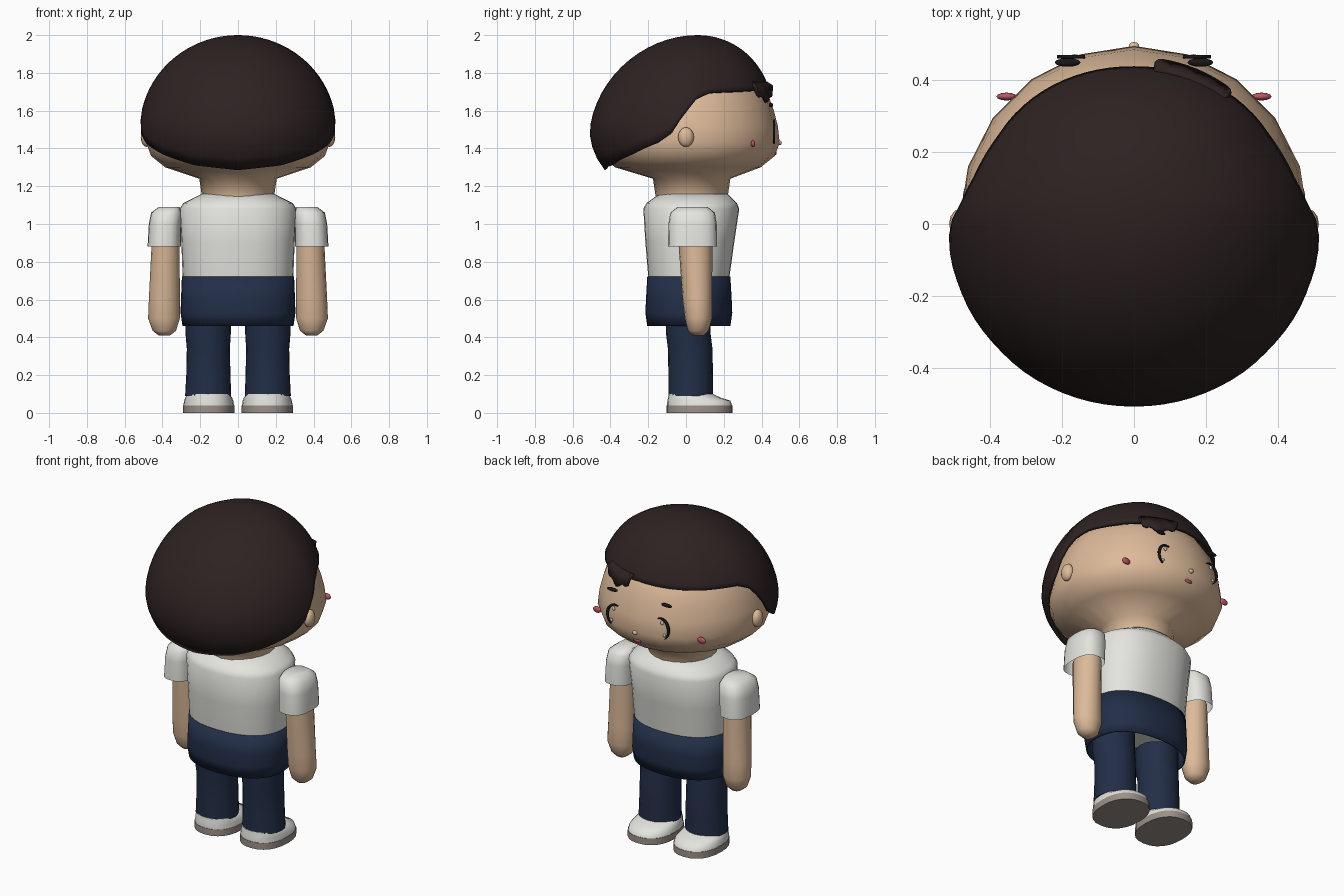
import bpy, bmesh
from math import sin, cos, pi, radians, sqrt, copysign

cube = bpy.data.objects.get("Cube")
if cube:
    bpy.data.objects.remove(cube, do_unlink=True)


def material(name, r, g, b):
    mat = bpy.data.materials.new(name)
    mat.use_nodes = True
    mat.diffuse_color = (r, g, b, 1)
    shader = next(node for node in mat.node_tree.nodes if node.type == 'BSDF_PRINCIPLED')
    shader.inputs["Base Color"].default_value = (r, g, b, 1)
    shader.inputs["Roughness"].default_value = 0.8
    return mat


skin = material("skin", .72, .49, .32)
hair_brown = material("dark_brown_hair", .027, .016, .016)
white = material("off_white_cloth", .78, .78, .74)
navy = material("navy_cloth", .016, .028, .065)
sole_grey = material("warm_grey_sole", .33, .28, .25)
pink = material("rosy_pink", .5, .09, .13)
black = material("lash_black", .01, .008, .008)
glint = material("eye_glint", .7, .8, .85)


def finish(name, mat, bm, angle=40):
    """Turn a bmesh into a shaded object."""
    bmesh.ops.recalc_face_normals(bm, faces=bm.faces)
    mesh = bpy.data.meshes.new(name)
    bm.to_mesh(mesh)
    bm.free()
    obj = bpy.data.objects.new(name, mesh)
    mesh.materials.append(mat)
    bpy.context.collection.objects.link(obj)
    bpy.ops.object.select_all(action='DESELECT')
    obj.select_set(True)
    bpy.context.view_layer.objects.active = obj
    bpy.ops.object.shade_smooth_by_angle(angle=radians(angle))
    return obj


def bridge(bm, rows, closed):
    """Join neighbouring rows of vertices with quads."""
    for low, high in zip(rows, rows[1:]):
        count = len(low)
        for i in range(count if closed else count - 1):
            j = (i + 1) % count
            bm.faces.new((low[i], low[j], high[j], high[i]))


def loft(name, mat, rings, sides=24, power=2, caps=(True, True), angle=40):
    """Stack of oval rings: z, centre x, centre y, half width, half depth."""
    bm = bmesh.new()
    rows = []
    for z, cx, cy, rx, ry in rings:
        row = []
        for i in range(sides):
            a = 2 * pi * i / sides + pi / 2
            c, s = (copysign(abs(v) ** (2 / power), v) for v in (cos(a), sin(a)))
            row.append(bm.verts.new((cx + rx * c, cy + ry * s, z)))
        rows.append(row)
    bridge(bm, rows, True)
    for row, cap in zip((rows[0], rows[-1]), caps):
        if cap:
            bm.faces.new(row)
    return finish(name, mat, bm, angle)


def blob(name, mat, centre, size):
    """Small ellipsoid."""
    bm = bmesh.new()
    bmesh.ops.create_uvsphere(bm, u_segments=12, v_segments=8, radius=1)
    bmesh.ops.scale(bm, vec=size, verts=bm.verts)
    bmesh.ops.translate(bm, vec=centre, verts=bm.verts)
    return finish(name, mat, bm, 180)


def thicken(obj, amount, offset):
    mod = obj.modifiers.new("thickness", 'SOLIDIFY')
    mod.thickness = amount
    mod.offset = offset


# Head and neck
head_profile = [(1.14, .19), (1.24, .205), (1.30, .385), (1.36, .46), (1.43, .486),
                (1.52, .476), (1.6, .455), (1.67, .43), (1.75, .38), (1.85, .27), (1.92, .08)]
loft("head", skin, [(z, 0, .03 if z < 1.25 else .01, r, r) for z, r in head_profile],
     sides=20, angle=80)

# Hair shell: a domed cap whose hem height depends on the angle from the nape
hem = [(0, 1.285), (30, 1.31), (53, 1.365), (73, 1.43), (81, 1.48), (88, 1.59),
       (95, 1.67), (104, 1.7), (180, 1.72)]


def hem_height(deg):
    for (a, za), (b, zb) in zip(hem, hem[1:]):
        if deg <= b:
            return za + (zb - za) * (deg - a) / (b - a)
    return hem[-1][1]


def hair_point(angle, z):
    rise = (z - 1.5) / (.5 if z > 1.5 else .4)
    r = sqrt(max(0, 1 - rise * rise))
    front = max(0, -cos(angle))
    half_width = .52 - .04 * min(1, front * 2)
    half_depth = .51 - .05 * front
    lean = .06 * max(0, rise)
    return (half_width * r * sin(angle), lean - half_depth * r * cos(angle), z)


bm = bmesh.new()
columns, steps = 80, 18
rows = []
for k in range(steps):
    row = []
    for i in range(columns):
        angle = 2 * pi * i / columns
        deg = abs((angle * 180 / pi + 180) % 360 - 180)
        low = hem_height(deg)
        t = (k / steps) * pi / 2
        row.append(bm.verts.new(hair_point(angle, low + (2 - low) * sin(t))))
    rows.append(row)
bridge(bm, rows, True)
crown = bm.verts.new((0, .06, 2))
for i in range(columns):
    bm.faces.new((rows[-1][i], rows[-1][(i + 1) % columns], crown))
thicken(finish("hair", hair_brown, bm, 60), .02, -1)

# Loose fringe lock over one eye
bm = bmesh.new()
lock = [[], []]
for i in range(13):
    t = i / 12
    phi = radians(8 + 29 * t)
    drop = .075 * sin(pi * t) ** .5 + .012 * sin(5 * pi * t)
    for row, z, r in ((lock[0], 1.73 - drop, .45), (lock[1], 1.75, .42)):
        row.append(bm.verts.new((r * sin(phi), .01 + r * cos(phi), z)))
bridge(bm, lock, False)
thicken(finish("fringe_lock", hair_brown, bm), .015, 0)


def eye_lash(name, side):
    """Crescent plate wrapping the outer edge of the eye."""
    bm = bmesh.new()
    rows = [[], []]
    for i in range(17):
        t = i / 16
        a = radians(115 - 180 * t)
        width = .003 + .013 * sin(pi * t)
        for row, inset in zip(rows, (0, width)):
            x = .16 + (.055 - inset) * cos(a)
            row.append(bm.verts.new((side * x, .466, 1.487 + (.066 - inset) * sin(a))))
    bridge(bm, rows, False)
    thicken(finish(name, black, bm), .009, 0)


# Face
blob("nose", skin, (0, .495, 1.43), (.015, .012, .013))
blob("mouth", pink, (0, .472, 1.375), (.026, .008, .011))

for side, label in ((1, "left_"), (-1, "right_")):
    blob(label + "ear", skin, (side * .485, 0, 1.46), (.03, .042, .052))
    blob(label + "cheek", pink, (side * .355, .355, 1.425), (.028, .011, .019))
    blob(label + "brow", black, (side * .185, .45, 1.63), (.036, .012, .011))
    eye_lash(label + "lash", side)
    blob(label + "upper_glint", glint, (side * .165, .468, 1.525), (.011, .005, .013))
    blob(label + "lower_glint", glint, (side * .18, .466, 1.45), (.009, .005, .01))

    # Arm and sleeve
    loft(label + "arm", skin,
         [(z, side * x, y, rx, ry) for z, x, y, rx, ry in (
             (.41, .39, .065, .03, .03), (.435, .39, .065, .062, .055),
             (.5, .392, .066, .084, .072), (.6, .39, .06, .082, .078),
             (.9, .383, .05, .074, .09))], sides=16, angle=60)
    loft(label + "sleeve", white,
         [(z, side * x, .035, rx, ry) for z, x, rx, ry in (
             (.88, .391, .088, .13), (1, .386, .086, .128),
             (1.06, .378, .082, .118), (1.09, .365, .055, .08))],
         sides=20, power=2.6, caps=(False, True), angle=60)

    # Trouser leg
    loft(label + "trouser_leg", navy,
         [(z, side * x, y, rx, .118) for z, x, y, rx in (
             (.09, .158, .025, .122), (.2, .157, .025, .117), (.34, .157, .022, .114),
             (.42, .158, .012, .12), (.54, .158, .01, .122))], sides=20)

    # Shoe
    loft(label + "sole", sole_grey,
         [(z, side * .155, .072, .136, .174) for z in (0, .04)], power=2.3)
    loft(label + "shoe", white,
         [(z, side * .155, y, rx, ry) for z, y, rx, ry in (
             (.04, .072, .134, .172), (.065, .068, .13, .167),
             (.08, .045, .124, .14), (.1, .025, .112, .118))], power=2.3, angle=60)

# Shirt, tucked into the waist
loft("shirt", white,
     [(z, 0, y, rx, ry) for z, y, rx, ry in (
         (.64, .015, .28, .205), (.72, .015, .293, .215), (.9, .02, .3, .235),
         (1.08, .028, .31, .254), (1.11, .03, .29, .24), (1.16, .04, .19, .18))],
     sides=32, power=2.3, angle=60)

# Trouser hips, open at the bottom
hips = loft("trouser_hips", navy,
            [(z, 0, .015, rx, ry) for z, rx, ry in (
                (.46, .294, .22), (.53, .304, .23), (.6, .302, .227), (.722, .297, .22))],
            sides=32, power=2.3, caps=(False, False))
thicken(hips, .008, -1)
